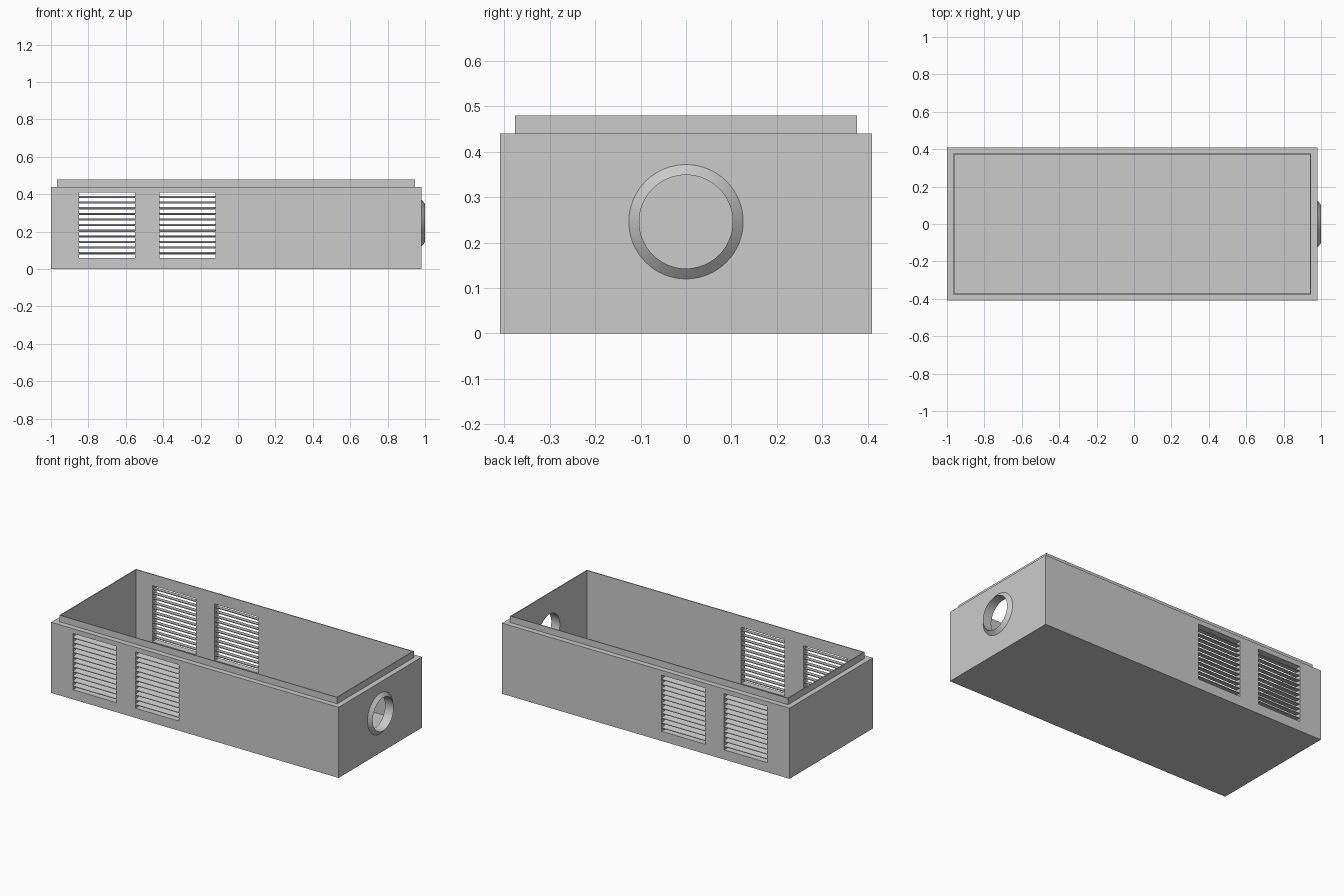
import bpy, bmesh, math
from mathutils import Matrix

cube = bpy.data.objects.get("Cube")
if cube:
    bpy.data.objects.remove(cube, do_unlink=True)

# Single grey material
grey = bpy.data.materials.new("plain grey")
grey.use_nodes = True
COLOUR = (0.6, 0.6, 0.6, 1)
grey.diffuse_color = COLOUR
grey.node_tree.nodes["Principled BSDF"].inputs["Base Color"].default_value = COLOUR

X0, X1, Y = -1.0, 0.98, 0.41          # outer wall faces
TOP, RIM, FLOOR = 0.44, 0.48, 0.03    # ledge, lip top, floor heights
LIP, WALL = 0.033, 0.039              # insets of the lip and of the cavity
HOLE_Z, HOLE_R, SIDES = 0.246, 0.103, 64


def make(name, bm):
    bmesh.ops.recalc_face_normals(bm, faces=bm.faces)
    mesh = bpy.data.meshes.new(name)
    bm.to_mesh(mesh)
    bm.free()
    mesh.materials.append(grey)
    ob = bpy.data.objects.new(name, mesh)
    bpy.context.collection.objects.link(ob)
    return ob


def activate(ob):
    bpy.ops.object.select_all(action='DESELECT')
    ob.select_set(True)
    bpy.context.view_layer.objects.active = ob


def cut(ob, cutter):
    activate(ob)
    mod = ob.modifiers.new("cut", 'BOOLEAN')
    mod.operation, mod.solver, mod.object = 'DIFFERENCE', 'EXACT', cutter
    bpy.ops.object.modifier_apply(modifier=mod.name)
    bpy.data.objects.remove(cutter, do_unlink=True)


def box(name, lo, hi):
    bm = bmesh.new()
    size = [b - a for a, b in zip(lo, hi)]
    mid = [(a + b) / 2 for a, b in zip(lo, hi)]
    bmesh.ops.create_cube(bm, size=1, matrix=Matrix.Translation(mid) @ Matrix.Diagonal((*size, 1)))
    return make(name, bm)


# Open tray: stacked rectangles run up the outside, over the lip, down the inside
bm = bmesh.new()
rings = []
for inset, z in ((0, 0), (0, TOP), (LIP, TOP), (LIP, RIM), (WALL, RIM), (WALL, FLOOR)):
    a, b, y = X0 + inset, X1 - inset, Y - inset
    rings.append([bm.verts.new((px, py, z)) for px, py in ((a, -y), (b, -y), (b, y), (a, y))])
for low, high in zip(rings, rings[1:]):
    for i in range(4):
        j = (i + 1) % 4
        bm.faces.new((low[i], low[j], high[j], high[i]))
bm.faces.new(rings[0])
bm.faces.new(rings[-1])
tray = make("tray", bm)

# Vent openings, cut through both long walls
VENTS = ((-0.85, -0.55), (-0.42, -0.12))
VENT_LOW, VENT_HIGH = 0.06, 0.41
for left, right in VENTS:
    cut(tray, box("vent_cutter", (left, -1, VENT_LOW), (right, 1, VENT_HIGH)))

# Round port through the end wall
bm = bmesh.new()
bmesh.ops.create_cone(bm, cap_ends=True, segments=SIDES, radius1=HOLE_R, radius2=HOLE_R, depth=0.3,
                      matrix=Matrix.Translation((X1, 0, HOLE_Z)) @ Matrix.Rotation(math.pi / 2, 4, 'Y'))
cut(tray, make("port_cutter", bm))

# Louvre slats sloping down towards the outside
SLOTS, THICK, DROP = 12, 0.004, 0.007
SOLID = THICK + DROP
gap = (VENT_HIGH - VENT_LOW - (SLOTS - 1) * SOLID) / SLOTS
for side, word in ((-1, "front"), (1, "back")):
    for v, (left, right) in enumerate(VENTS):
        bm = bmesh.new()
        for k in range(SLOTS - 1):
            z = VENT_LOW + gap + k * (gap + SOLID)
            outer, inner = side * (Y - 0.001), side * (Y - WALL + 0.001)
            section = ((outer, z), (outer, z + THICK), (inner, z + SOLID), (inner, z + DROP))
            ends = [[bm.verts.new((x, y, h)) for y, h in section] for x in (left, right)]
            for i in range(4):
                j = (i + 1) % 4
                bm.faces.new((ends[0][i], ends[0][j], ends[1][j], ends[1][i]))
            bm.faces.new(ends[0])
            bm.faces.new(ends[1])
        make(f"{word}_vent_slats_{v + 1}", bm)

# Tapered collar around the port
bm = bmesh.new()
profile = ((X1, 0.126), (1.0, HOLE_R), (X1, HOLE_R))
loops = []
for s in range(SIDES):
    t = 2 * math.pi * s / SIDES
    loops.append([bm.verts.new((x, r * math.sin(t), HOLE_Z + r * math.cos(t))) for x, r in profile])
for s in range(SIDES):
    a, b = loops[s], loops[(s + 1) % SIDES]
    for i in range(len(profile)):
        j = (i + 1) % len(profile)
        bm.faces.new((a[i], a[j], b[j], b[i]))
collar = make("port_collar", bm)

# Smooth the round surfaces, keep corners crisp
for ob in (tray, collar):
    activate(ob)
    bpy.ops.object.shade_smooth_by_angle(angle=math.radians(30))
